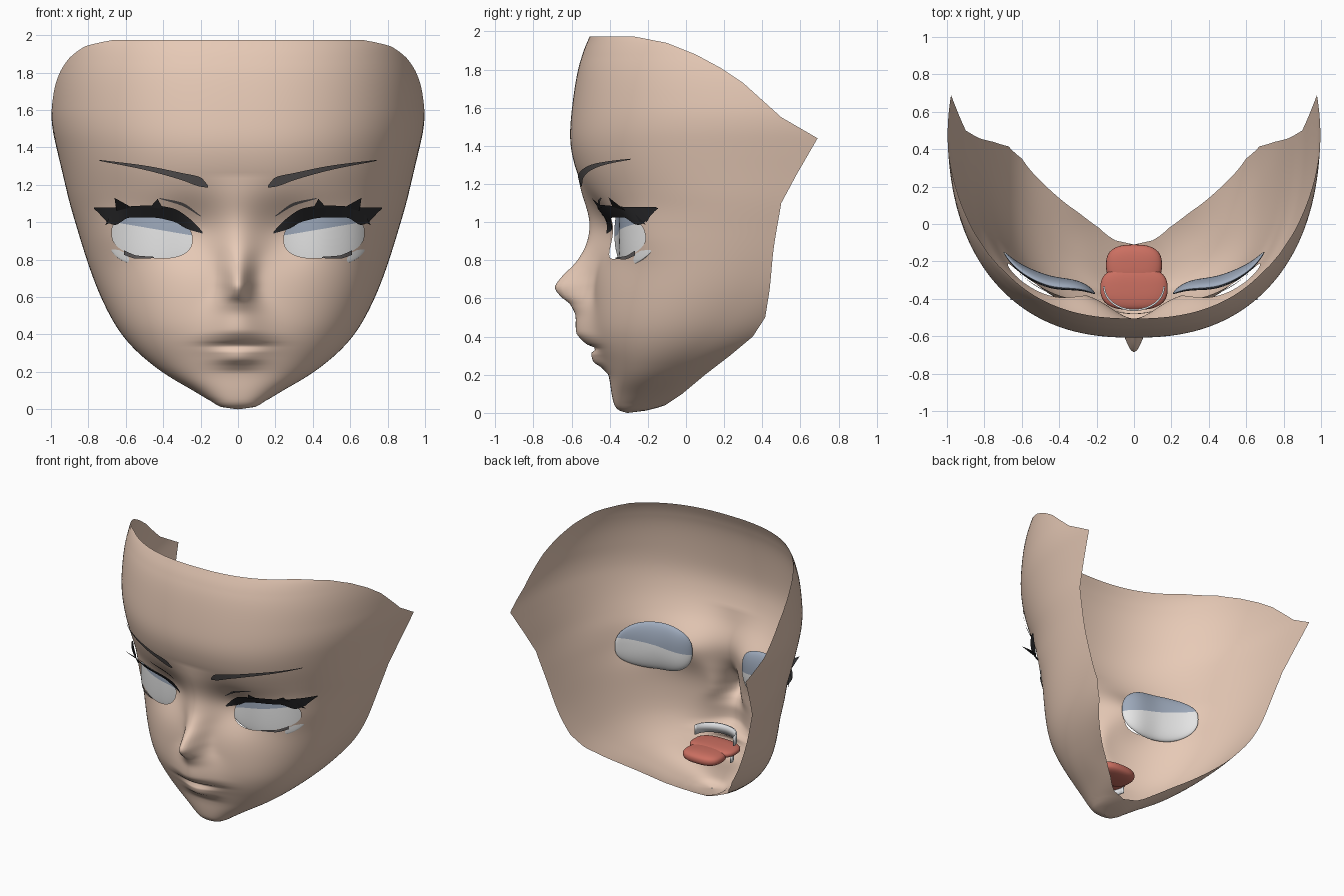
import bpy, bmesh, math
from mathutils import Vector

if "Cube" in bpy.data.objects:
    bpy.data.objects.remove(bpy.data.objects["Cube"])

def mat(name, r, g, b):
    m = bpy.data.materials.new(name)
    m.diffuse_color = (r, g, b, 1)
    m.use_nodes = True
    m.node_tree.nodes["Principled BSDF"].inputs["Base Color"].default_value = m.diffuse_color
    return m

SKIN = mat("skin", .80, .59, .47)
LASH = mat("lash black", .03, .03, .033)
BROW = mat("brow grey", .11, .10, .10)
WHITE = mat("eye white", .92, .92, .92)
SHADE = mat("eye shade blue", .34, .40, .50)
TONGUE = mat("tongue red", .60, .16, .12)
TEETH = mat("teeth white", .75, .76, .78)

def finish(name, bm, mats, mirror=False, solid=0):
    me = bpy.data.meshes.new(name)
    bm.to_mesh(me)
    bm.free()
    for m in mats:
        me.materials.append(m)
    for p in me.polygons:
        p.use_smooth = True
    ob = bpy.data.objects.new(name, me)
    bpy.context.collection.objects.link(ob)
    if mirror:
        ob.modifiers.new("mirror", 'MIRROR').use_mirror_merge = False
    if solid:
        ob.modifiers.new("thickness", 'SOLIDIFY').thickness = solid
    return ob

# head sections: height, front y, half width, half depth, y of the cut rear edge
HEAD = [
    (0.0, -.31, .003, .002, -.306), (.012, -.35, .09, .07, -.21),
    (.04, -.375, .14, .1325, -.11), (.10, -.39, .24, .217, -.02),
    (.20, -.405, .41, .31, .10), (.30, -.445, .535, .47, .23),
    (.40, -.48, .625, .62, .35), (.50, -.49, .685, .71, .415),
    (.65, -.485, .755, .82, .44), (.85, -.46, .825, .905, .465),
    (1.0, -.465, .87, .95, .485), (1.1, -.50, .90, 1.0, .50),
    (1.25, -.57, .935, 1.10, .58), (1.44, -.61, .98, 1.17, .69),
    (1.55, -.603, 1.0, 1.17, .50), (1.73, -.58, .99, 1.13, .30),
    (1.81, -.565, .977, 1.10, .18), (1.88, -.545, .958, 1.06, .05),
    (1.94, -.52, .94, 1.02, -.10), (1.975, -.505, .92, 1.0, -.28)]
# chin, lips and nose relief: height, forward amount, spread in x
RELIEF = [
    (.20, 0, .12), (.24, -.025, .12), (.27, -.055, .115), (.31, -.05, .125),
    (.337, -.015, .15), (.36, -.055, .16), (.39, -.08, .16), (.42, -.095, .15),
    (.50, -.09, .13), (.57, -.12, .10), (.61, -.17, .08), (.66, -.205, .07),
    (.70, -.185, .07), (.80, -.105, .085), (.90, -.06, .11),
    (1.0, -.04, .12), (1.1, -.03, .14), (1.25, 0, .16)]
N = 2.4

def key(rows, z, c, smooth=True):
    """Interpolate column c of a key table at height z."""
    z = min(max(z, rows[0][0]), rows[-1][0])
    i = 0
    while i < len(rows) - 2 and z > rows[i + 1][0]:
        i += 1
    slope = lambda k: (rows[k+1][c] - rows[k][c]) / (rows[k+1][0] - rows[k][0])
    def tangent(k):
        if k == 0:
            return slope(0)
        if k == len(rows) - 1:
            return slope(k - 1)
        a, b = slope(k - 1), slope(k)
        return 2 * a * b / (a + b) if a * b > 0 else 0
    h = rows[i+1][0] - rows[i][0]
    t = (z - rows[i][0]) / h
    a, b = rows[i][c], rows[i+1][c]
    if not smooth:
        return a + (b - a) * t
    return (a * (1 + 2*t) * (1-t)**2 + b * t*t * (3 - 2*t)
            + h * (tangent(i) * t * (1-t)**2 - tangent(i+1) * t*t * (1-t)))

def soft(z, c):
    """Key value averaged over nearby heights, so no bands show."""
    s = max(0, min(.035, (z - .04) / 6, (1.975 - z) / 3))
    return sum(key(HEAD, z + k * s, c) for k in (-2, -1, 0, 1, 2)) / 5

def signed_pow(a, p):
    return math.copysign(abs(a) ** p, a)

def section(z):
    yc, w, d = soft(z, 1), soft(z, 2), soft(z, 3)
    c = max(-1, min(1, 1 - (key(HEAD, z, 4, False) - yc) / d))
    return yc, w, d, math.pi if z < .0401 else math.acos(signed_pow(c, N / 2))

def bump(x, z, x0, z0, sx, sz):
    return math.exp(-((abs(x) - x0) / sx) ** 2 - ((z - z0) / sz) ** 2)

def relief(x, z):
    nose = key(RELIEF, z, 1) * math.exp(-(x / key(RELIEF, z, 2)) ** 2)
    return nose + .06 * bump(x, z, .27, .95, .16, .14) - .03 * bump(x, z, .68, .93, .13, .16)

def surf(x, z):
    yc, w, d, tm = section(z)
    c = (1 - min(1, abs(x) / w) ** N) ** (1 / N)
    return yc + d * (1 - c) + relief(x, z)

EX, EZ, EA, EB = .46, .925, .215, .115

def eye_value(x, z):
    dx = abs(x) - EX
    return abs(dx / EA) ** N + abs((z - EZ - .08 * dx) / EB) ** N

# face shell
COLS = 70
levels = []
for a, b in zip(HEAD, HEAD[1:]):
    n = math.ceil((b[0] - a[0]) / .016)
    levels += [a[0] + (b[0] - a[0]) * k / n for k in range(n)]
levels.append(HEAD[-1][0])
bm = bmesh.new()
grid = []
for z in levels:
    yc, w, d, tm = section(z)
    row = []
    for j in range(-COLS, COLS + 1):
        t = tm * abs(j / COLS) ** 1.2
        x = math.copysign(w * abs(math.sin(t)) ** (2 / N), j)
        y = yc + d * (1 - signed_pow(math.cos(t), 2 / N)) + relief(x, z)
        row.append(bm.verts.new((x, y, z)))
    grid.append(row)
for r, s in zip(grid, grid[1:]):
    for j in range(2 * COLS):
        bm.faces.new((r[j], r[j+1], s[j+1], s[j]))
# eye openings, with their rims snapped to a clean outline
holes = []
for f in bm.faces:
    c = f.calc_center_median()
    if c.y < .1 and eye_value(c.x, c.z) < 1:
        holes.append(f)
bmesh.ops.delete(bm, geom=holes, context='FACES')
for v in bm.verts:
    e = eye_value(v.co.x, v.co.z)
    if v.is_boundary and .2 < e < 2.2 and v.co.y < .1:
        k = e ** (-1 / N)
        side = math.copysign(1, v.co.x)
        v.co.x = side * (EX + (abs(v.co.x) - EX) * k)
        v.co.z = EZ + (v.co.z - EZ) * k
        v.co.y = surf(v.co.x, v.co.z)
bmesh.ops.remove_doubles(bm, verts=bm.verts, dist=.0003)
finish("face_shell", bm, [SKIN])

# eyes: lenses bent to the face behind each opening, shaded above a slanted line
bm = bmesh.new()
bmesh.ops.create_uvsphere(bm, u_segments=48, v_segments=28, radius=1)
for v in bm.verts:
    u, q, t = v.co.x, v.co.y, v.co.z
    r = max(1e-6, math.hypot(u, t))
    k = r / (abs(u) ** 2.6 + abs(t) ** 2.6 + 1e-9) ** (1 / 2.6)
    x, z = .453 + .245 * u * k, .942 + .175 * t * k
    v.co = (x, surf(x, .925) + .026 + (.055 if q > 0 else .012) * q, z)
co, no = Vector((.25, 0, .93)), Vector((-.17, 0, 1))
bmesh.ops.bisect_plane(bm, geom=bm.verts[:] + bm.edges[:] + bm.faces[:],
                       plane_co=co, plane_no=no)
for f in bm.faces:
    f.material_index = int((f.calc_center_median() - co).dot(no) > 0)
finish("eyes", bm, [WHITE, SHADE], mirror=True)

def strip(name, keys, material):
    """Ribbon on the face; keys are x, low z, high z, low offset, high offset."""
    bm = bmesh.new()
    prev = None
    x0, x1 = keys[0][0], keys[-1][0]
    for i in range(37):
        x = x0 + (x1 - x0) * i / 36
        zl, zh, ol, oh = (key(keys, x, c) for c in (1, 2, 3, 4))
        cur = [bm.verts.new((x, surf(x, z) - o, z)) for z, o in ((zl, ol), (zh, oh))]
        if prev:
            bm.faces.new((prev[0], cur[0], cur[1], prev[1]))
        prev = cur
    return finish(name, bm, [material], mirror=True)

strip("upper_lashes", [(.19, .94, .95, .008, .008), (.26, .96, 1.02, .008, .02),
      (.35, 1.005, 1.075, .008, .04), (.46, 1.025, 1.09, .008, .045),
      (.58, 1.025, 1.085, .008, .045), (.66, .985, 1.08, .008, .04),
      (.77, 1.072, 1.08, .04, .05)], LASH)
strip("lower_lashes", [(.45, .808, .815, .008, .008), (.54, .805, .822, .012, .008),
      (.61, .825, .85, .012, .008)], BROW)
strip("eyelid_folds", [(.20, 1.03, 1.036, .006, .006), (.30, 1.088, 1.105, .006, .006),
      (.42, 1.125, 1.13, .006, .006)], BROW)
strip("eyebrows", [(.16, 1.185, 1.195, .012, .012), (.20, 1.19, 1.24, .015, .015),
      (.30, 1.225, 1.263, .015, .015), (.50, 1.28, 1.303, .015, .015),
      (.74, 1.328, 1.333, .015, .015)], BROW)

# pointed lash tips: corners as x, z, offset from the face
bm = bmesh.new()
for tri in (((.57, 1.08, .045), (.65, 1.06, .045), (.66, 1.13, .12)),
            ((.66, 1.06, .03), (.70, 1.0, .01), (.77, 1.08, .05)),
            ((.63, 1.02, .01), (.68, 1.04, .03), (.71, .985, .03)),
            ((.40, 1.07, .045), (.47, 1.08, .045), (.43, 1.125, .06))):
    bm.faces.new([bm.verts.new((x, surf(x, z) - o, z)) for x, z, o in tri])
finish("lash_tips", bm, [LASH], mirror=True)

# tongue: wide tip and narrower root
for name, loc, size in (("tongue_tip", (0, -.345, .30), (.18, .115, .035)),
                        ("tongue_root", (0, -.22, .285), (.15, .11, .045))):
    bm = bmesh.new()
    bmesh.ops.create_uvsphere(bm, u_segments=32, v_segments=16, radius=1)
    for v in bm.verts:
        v.co = Vector(loc) + Vector([signed_pow(a, .75) * s for a, s in zip(v.co, size)])
    finish(name, bm, [TONGUE])

# teeth: curved bands
for name, front, z0, z1 in (("upper_teeth", -.465, .35, .42), ("lower_teeth", -.43, .235, .285)):
    bm = bmesh.new()
    prev = None
    for i in range(25):
        t = math.radians(-90 + 7.5 * i)
        x, y = .165 * math.sin(t), front + .13 * (1 - math.cos(t))
        cur = [bm.verts.new((x, y, z)) for z in (z0, z1)]
        if prev:
            bm.faces.new((prev[0], cur[0], cur[1], prev[1]))
        prev = cur
    finish(name, bm, [TEETH], solid=.01)
